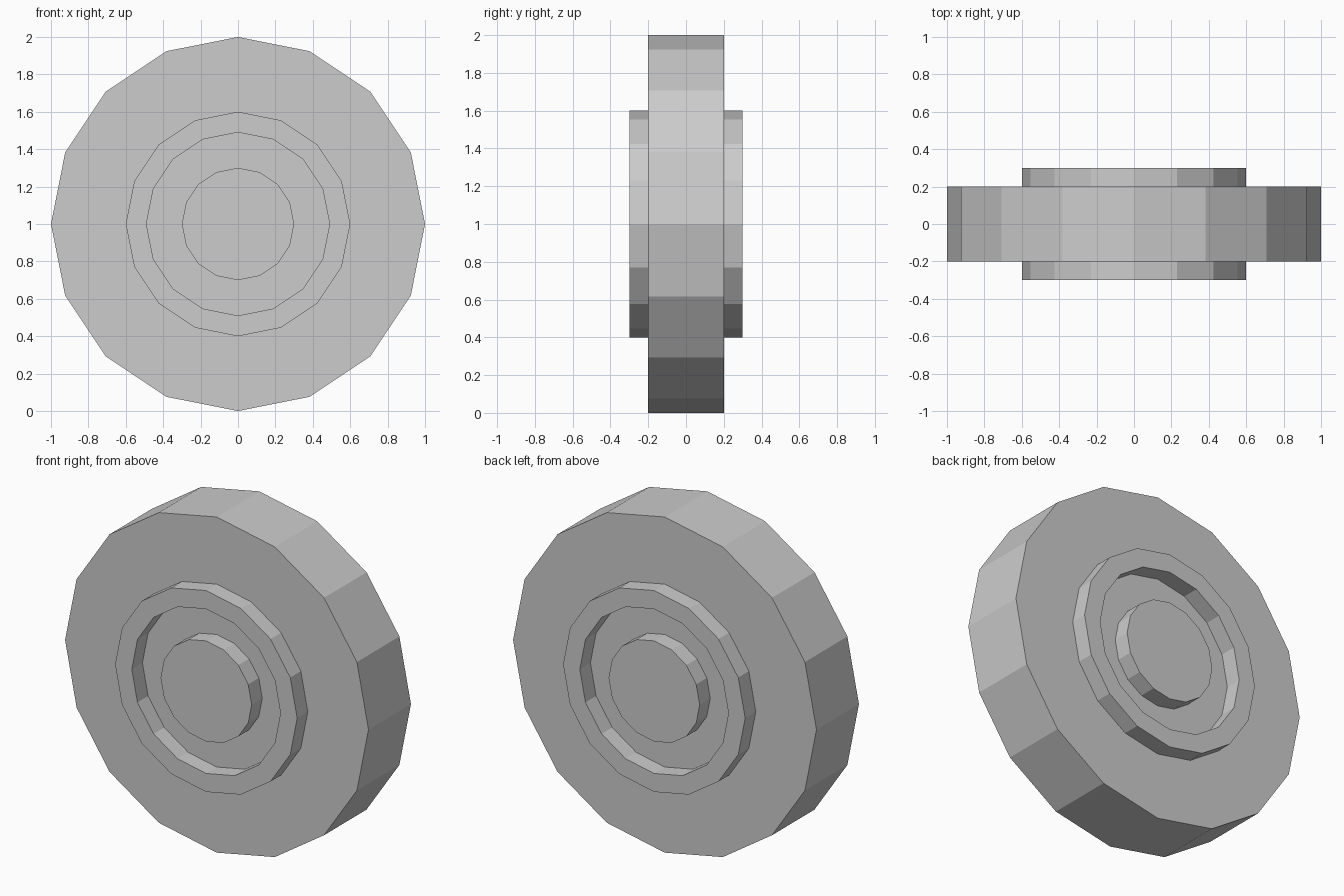
import bpy
import bmesh
from math import cos, sin, tau

SIDES = 16
BODY_Y = 0.2    # half width of the wheel body
RAISED_Y = 0.3  # half width across the raised ring and hub

cube = bpy.data.objects.get("Cube")
if cube:
    bpy.data.objects.remove(cube, do_unlink=True)

grey = bpy.data.materials.new("plain grey")
grey.use_nodes = True
colour = (0.604, 0.604, 0.604, 1)
grey.diffuse_color = colour
grey.node_tree.nodes["Principled BSDF"].inputs["Base Color"].default_value = colour


def lathe(name, profile, cap_start=False, cap_end=False):
    """Turn (radius, y) points about the wheel axle, optionally closing the ends."""
    bm = bmesh.new()
    loops = []
    for r, y in profile:
        angles = [tau * i / SIDES for i in range(SIDES)]
        loops.append([bm.verts.new((r * cos(a), y, 1 + r * sin(a))) for a in angles])
    for a, b in zip(loops, loops[1:]):
        for i in range(SIDES):
            j = (i + 1) % SIDES
            bm.faces.new((a[i], b[i], b[j], a[j]))
    if cap_start:
        bm.faces.new(loops[0])
    if cap_end:
        bm.faces.new(loops[-1][::-1])
    # Profiles run from front to back, or outwards from the body on the back
    mesh = bpy.data.meshes.new(name)
    bm.to_mesh(mesh)
    bm.free()
    mesh.materials.append(grey)
    obj = bpy.data.objects.new(name, mesh)
    bpy.context.collection.objects.link(obj)
    return obj


# Wheel body
lathe("wheel_body", [(1, -BODY_Y), (1, BODY_Y)], cap_start=True, cap_end=True)

# Raised rim ring and hub on each side, open where they meet the body
for side, s in (("front", -1), ("back", 1)):
    ring = [(0.6, s * BODY_Y), (0.6, s * RAISED_Y), (0.49, s * RAISED_Y), (0.49, s * BODY_Y)]
    hub = [(0.3, s * BODY_Y), (0.3, s * RAISED_Y)]
    parts = [lathe(side + "_ring", ring), lathe(side + "_hub", hub, cap_end=True)]
    if s < 0:
        for part in parts:
            part.data.flip_normals()
